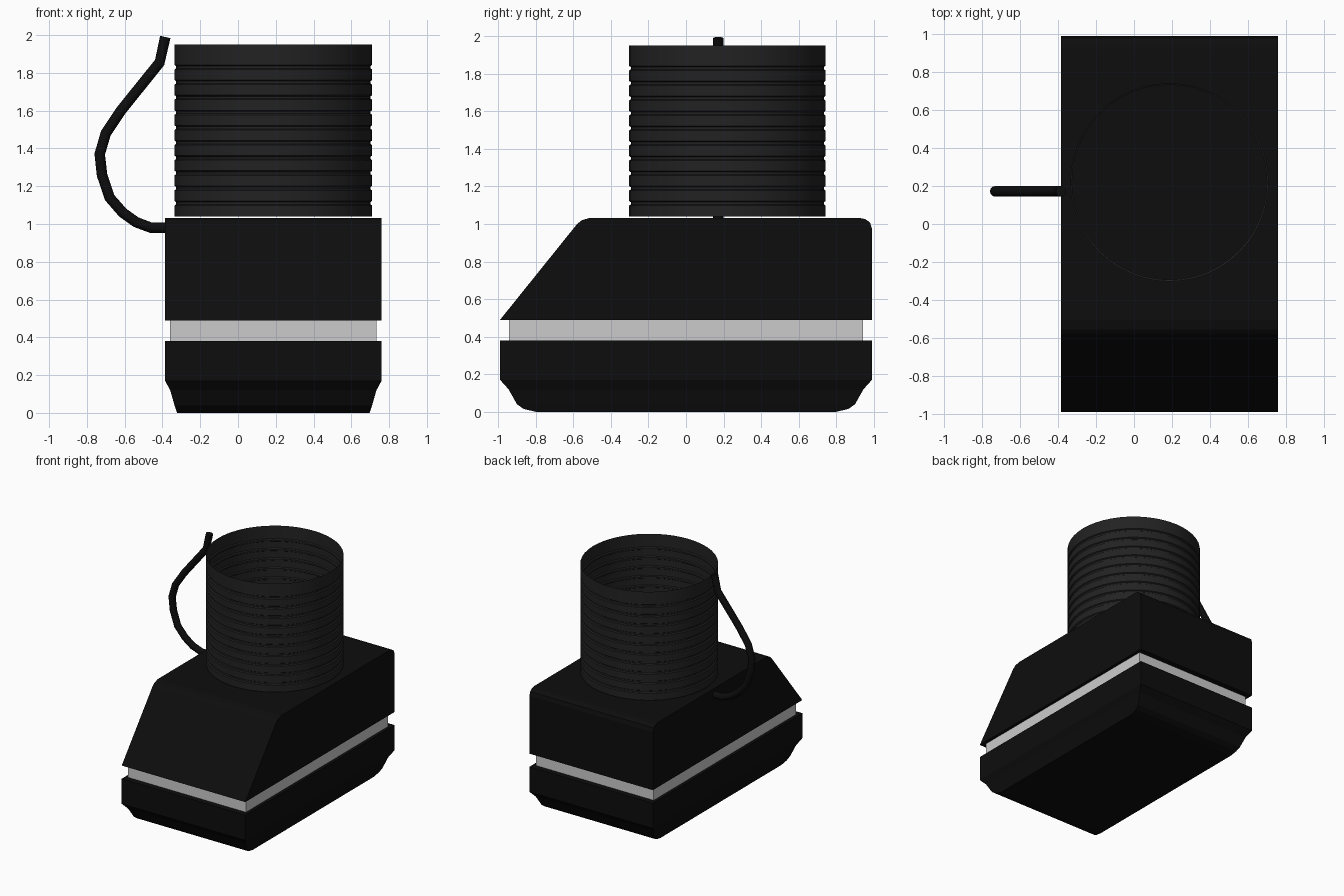
import bpy, bmesh, math

if "Cube" in bpy.data.objects:
    bpy.data.objects.remove(bpy.data.objects["Cube"])

CX = 0.187  # centre of the body in x


def material(name, v):
    m = bpy.data.materials.new(name)
    m.diffuse_color = (v, v, v, 1)
    m.use_nodes = True
    m.node_tree.nodes["Principled BSDF"].inputs["Base Color"].default_value = m.diffuse_color
    return m


BLACK = material("black_plastic", 0.004)
HOSE = material("dark_rubber", 0.016)


def loft(name, rings, mat=None, caps=True):
    """Skin a stack of closed rings that have equal point counts."""
    bm = bmesh.new()
    vs = [[bm.verts.new(p) for p in r] for r in rings]
    n = len(vs[0])
    for a, b in zip(vs, vs[1:]):
        for i in range(n):
            j = (i + 1) % n
            bm.faces.new((a[i], a[j], b[j], b[i]))
    if caps:
        bm.faces.new(vs[0][::-1])
        bm.faces.new(vs[-1])
    bmesh.ops.recalc_face_normals(bm, faces=bm.faces)
    me = bpy.data.meshes.new(name)
    bm.to_mesh(me)
    bm.free()
    ob = bpy.data.objects.new(name, me)
    bpy.context.collection.objects.link(ob)
    if mat:
        me.materials.append(mat)
    return ob


def smooth(ob, deg):
    bpy.ops.object.select_all(action='DESELECT')
    ob.select_set(True)
    bpy.context.view_layer.objects.active = ob
    bpy.ops.object.shade_smooth_by_angle(angle=math.radians(deg))


def rect(z, hx, hy):
    return [(CX + sx * hx, sy * hy, z) for sx, sy in ((-1, -1), (1, -1), (1, 1), (-1, 1))]


# Lower tray with tapered bottom
loft("lower_tray", [rect(*r) for r in (
    (0, 0.51, 0.80), (0.015, 0.515, 0.865), (0.04, 0.523, 0.90),
    (0.12, 0.546, 0.945), (0.17, 0.573, 0.99), (0.38, 0.573, 0.99))], BLACK)

# Recessed grey band
loft("middle_band", [rect(0.38, 0.547, 0.943), rect(0.49, 0.547, 0.943)])

# Upper housing: side profile with sloped front, extruded across x
side = [(-0.99, 0.49), (-0.58, 1.0), (-0.555, 1.02), (-0.51, 1.033), (0.92, 1.033),
        (0.955, 1.026), (0.98, 1.008), (0.99, 0.975), (0.99, 0.49)]
loft("upper_housing", [[(CX + s * 0.573, y, z) for y, z in side] for s in (-1, 1)], BLACK)

# Open thin-walled hose with ring grooves
profile = [(0.523, 1.04)]
for i in range(10):
    z = 1.11 + 0.08 * i
    profile += [(0.523, z - 0.012), (0.514, z - 0.006), (0.514, z + 0.006), (0.523, z + 0.012)]
profile.append((0.523, 1.95))
SIDES = 48
hose = loft("ribbed_hose", [[(CX + r * math.cos(math.tau * k / SIDES),
                              0.22 + r * math.sin(math.tau * k / SIDES), z)
                             for k in range(SIDES)] for r, z in profile], HOSE, caps=False)
smooth(hose, 25)

# Side cable swept along a path in the xz plane
path = [(-0.34, 0.98), (-0.46, 0.98), (-0.54, 1.01), (-0.61, 1.06), (-0.68, 1.14), (-0.72, 1.26),
        (-0.732, 1.37), (-0.70, 1.48), (-0.62, 1.60), (-0.415, 1.855), (-0.385, 1.99)]
rings = []
for i, (x, z) in enumerate(path):
    a, b = path[max(i - 1, 0)], path[min(i + 1, len(path) - 1)]
    t = math.atan2(b[1] - a[1], b[0] - a[0])
    nx, nz = -math.sin(t), math.cos(t)
    ring = []
    for k in range(12):
        c, s = (0.028 * f(math.tau * k / 12) for f in (math.cos, math.sin))
        ring.append((x + nx * c, 0.172 + s, z + nz * c))
    rings.append(ring)
smooth(loft("cable", rings, BLACK), 40)
